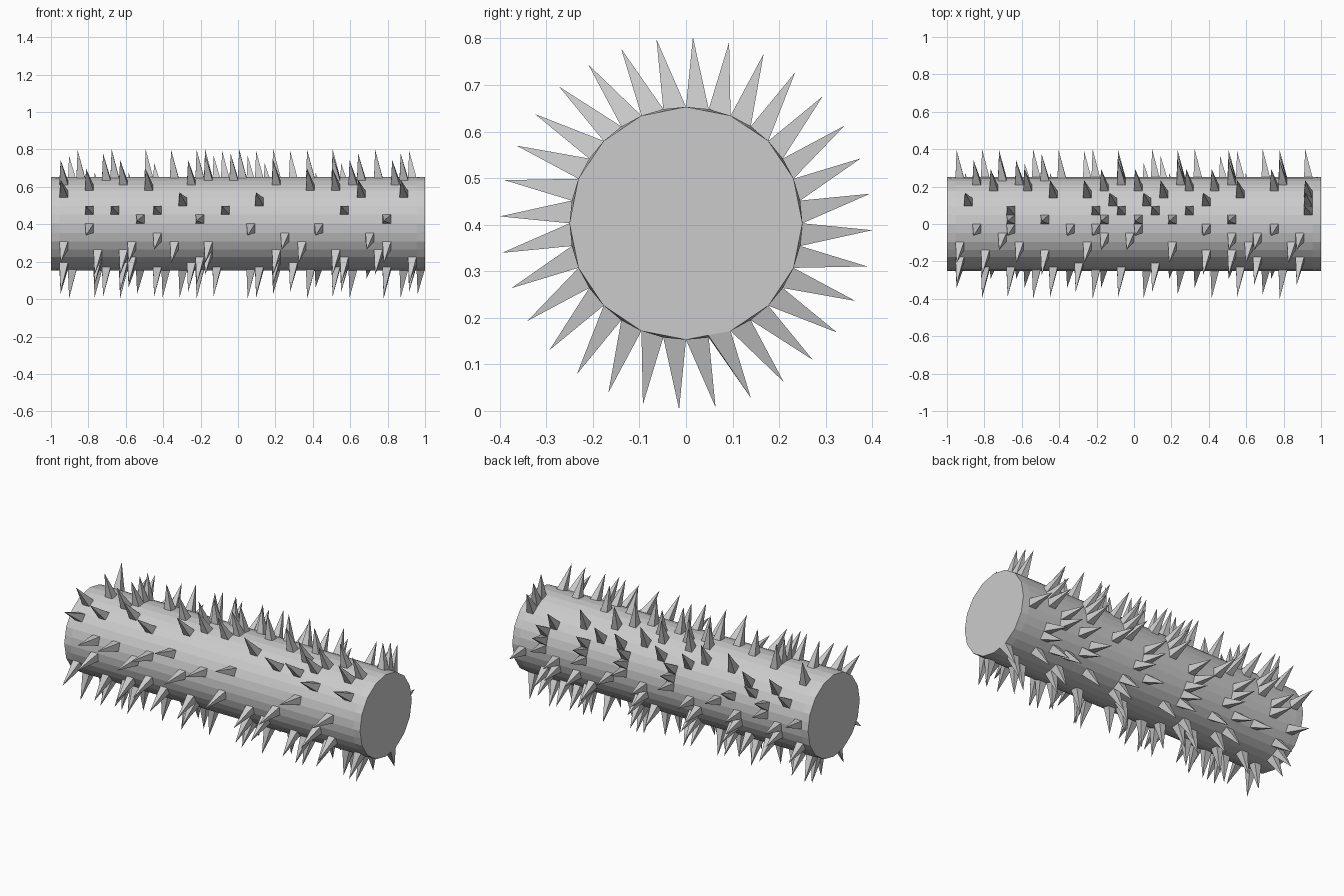
import bpy, bmesh, random
from math import sin, cos, radians

if "Cube" in bpy.data.objects:
    bpy.data.objects.remove(bpy.data.objects["Cube"])

SEG, CELLS, R, TIP_R, ZC = 32, 44, 0.25, 0.40, 0.403
STEP = 360 / SEG
random.seed(4)

# Spike positions along the roller for each strip (strip 0 starts at the top, + toward the back)
rows = {
    -11: [1, 9, 14, 18, 29, 39], -10: [12, 27, 37], -9: [4, 23, 31],
    -8: [10, 17, 39], -7: [4, 7, 12, 20, 34], -6: [15, 24], -5: [1, 36, 41],
    -4: [4, 11, 30, 33], -3: [1, 8, 16, 26, 35, 40], -2: [6, 18, 21, 33, 36, 41],
    -1: [3, 7, 14, 17, 22, 30, 38], 0: [7, 11, 18, 22, 26, 33],
    1: [7, 17, 20, 24, 28, 42], 2: [2, 19, 23, 30, 42],
    3: [12, 16, 25, 34, 42], 4: [5, 9, 18, 22, 28, 31, 38],
    7: [1, 6, 13, 20, 27, 33, 39], 8: [4, 10, 17, 24, 29, 37, 42],
}
# Remaining strips: about six spikes each, evenly scattered
for j in range(-16, 16):
    if j not in rows:
        rows[j] = [int((i + random.uniform(0.1, 0.9)) * CELLS / 6) for i in range(6)]


def point(x, deg, r):
    return (x, r * sin(radians(deg)), ZC + r * cos(radians(deg)))


bm = bmesh.new()
xs = [-1 + 2 * k / CELLS for k in range(CELLS + 1)]

# Roller body: rings of a faceted cylinder, the end rings flattened to 16 sides
rings = []
for k, x in enumerate(xs):
    end = k in (0, CELLS)
    rings.append([bm.verts.new(point(x, j * STEP, R * cos(radians(STEP)) if end and j % 2 else R))
                  for j in range(SEG)])
bm.faces.new(rings[0])
bm.faces.new(rings[-1])

# Skin cells: plain quads, or four-sided spikes leaning to one corner
spikes = {(j % SEG, k) for j, ks in rows.items() for k in ks}
for k in range(CELLS):
    for j in range(SEG):
        n = (j + 1) % SEG
        quad = [rings[k][j], rings[k + 1][j], rings[k + 1][n], rings[k][n]]
        if (j, k) in spikes:
            tip = bm.verts.new(point(xs[k] + 0.006, (j + 0.5) * STEP - 3.5, TIP_R))
            for i in range(4):
                bm.faces.new((quad[i], quad[(i + 1) % 4], tip))
        else:
            bm.faces.new(quad)

bmesh.ops.recalc_face_normals(bm, faces=bm.faces)
mesh = bpy.data.meshes.new("spiked_roller")
bm.to_mesh(mesh)
bm.free()
bpy.context.collection.objects.link(bpy.data.objects.new("spiked_roller", mesh))
